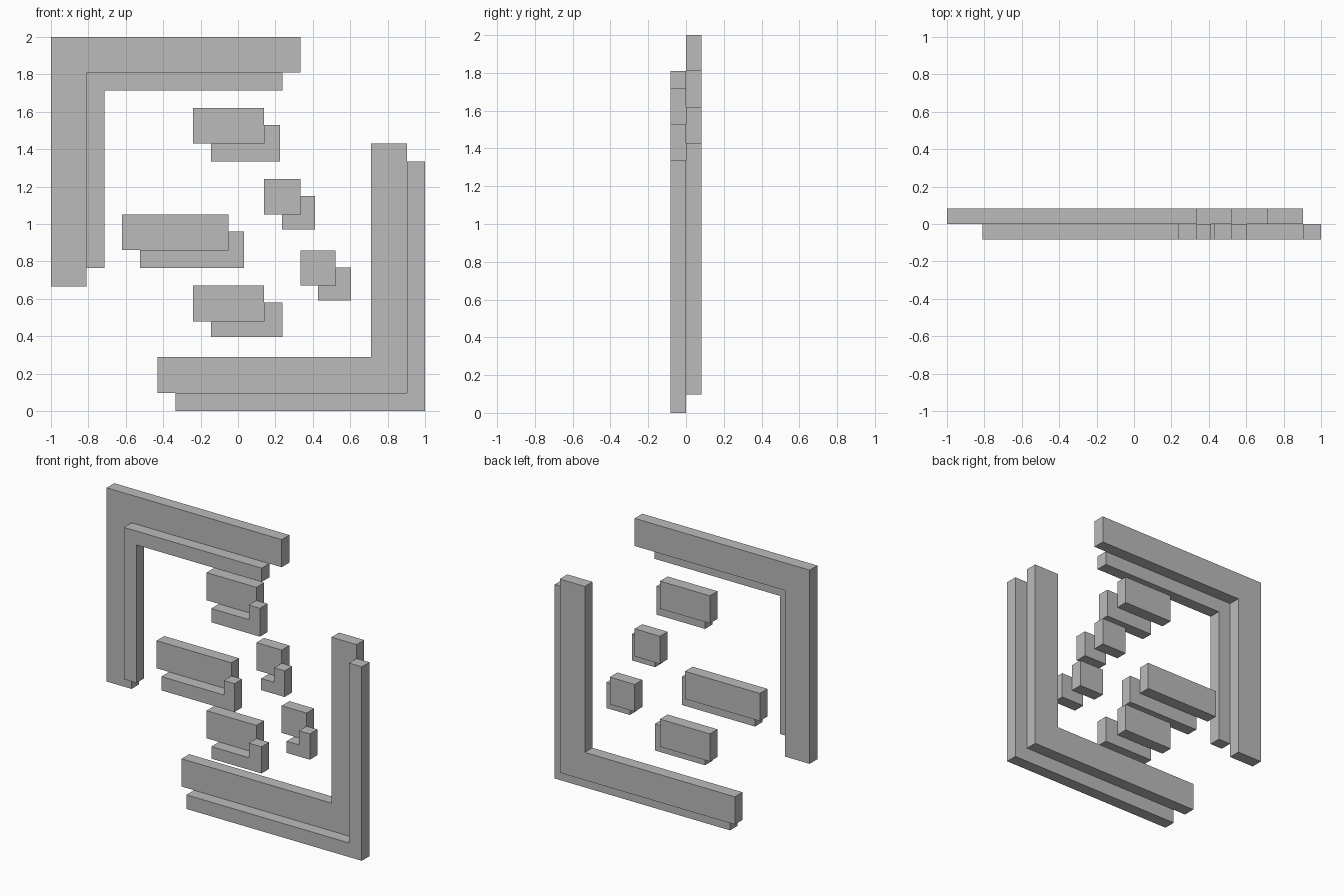
import bpy
import bmesh

DEPTH = 0.083

cube = bpy.data.objects.get("Cube")
if cube:
    bpy.data.objects.remove(cube, do_unlink=True)

grey = bpy.data.materials.new("grey")
grey.use_nodes = True
grey.diffuse_color = (0.5, 0.5, 0.5, 1)
grey.node_tree.nodes["Principled BSDF"].inputs["Base Color"].default_value = (0.5, 0.5, 0.5, 1)


def slab(name, outline, y0, y1):
    """Extrude an (x, z) outline from y0 back to y1."""
    bm = bmesh.new()
    face = bm.faces.new([bm.verts.new((x, y0, z)) for x, z in outline])
    out = bmesh.ops.extrude_face_region(bm, geom=[face])
    moved = [v for v in out["geom"] if isinstance(v, bmesh.types.BMVert)]
    bmesh.ops.translate(bm, verts=moved, vec=(0, y1 - y0, 0))
    bmesh.ops.recalc_face_normals(bm, faces=bm.faces)
    mesh = bpy.data.meshes.new(name)
    bm.to_mesh(mesh)
    bm.free()
    mesh.materials.append(grey)
    obj = bpy.data.objects.new(name, mesh)
    bpy.context.collection.objects.link(obj)


def corner(cx, cz, ex, ez, tx, tz):
    """L outline: outer corner, far ends of both arms, inner corner."""
    return [(cx, cz), (ex, cz), (ex, tz), (tx, tz), (tx, ez), (cx, ez)]


# Frame corners: rear bracket and offset front bracket
brackets = {
    "upper_bracket": ((-1, 2, 0.333, 0.667, -0.81, 1.81),
                      (-0.81, 1.81, 0.238, 0.765, -0.715, 1.715)),
    "lower_bracket": ((0.903, 0.097, -0.43, 1.43, 0.712, 0.288),
                      (1, 0, -0.335, 1.335, 0.903, 0.097)),
}
for name, (rear, front) in brackets.items():
    slab(name + "_rear", corner(*rear), 0, DEPTH)
    slab(name + "_front", corner(*front), -DEPTH, 0)

# Floating bars: left, right, bottom, top, then right and bottom of the front step
bars = {
    "top_bar": (-0.24, 0.14, 1.43, 1.62, 0.225, 1.335),
    "upper_block": (0.14, 0.333, 1.05, 1.24, 0.413, 0.97),
    "middle_bar": (-0.62, -0.05, 0.86, 1.05, 0.032, 0.765),
    "lower_block": (0.333, 0.522, 0.67, 0.857, 0.605, 0.59),
    "bottom_bar": (-0.24, 0.14, 0.48, 0.67, 0.237, 0.397),
}
INSET = 0.095
for name, (x0, x1, z0, z1, sx, sz) in bars.items():
    slab(name, [(x0, z0), (x1, z0), (x1, z1), (x0, z1)], 0, DEPTH)
    # L-shaped step wrapping the lower right edge
    step = corner(sx, sz, x0 + INSET, z1 - INSET + 0.005, x1, z0)
    slab(name + "_step", step, -DEPTH, 0)
